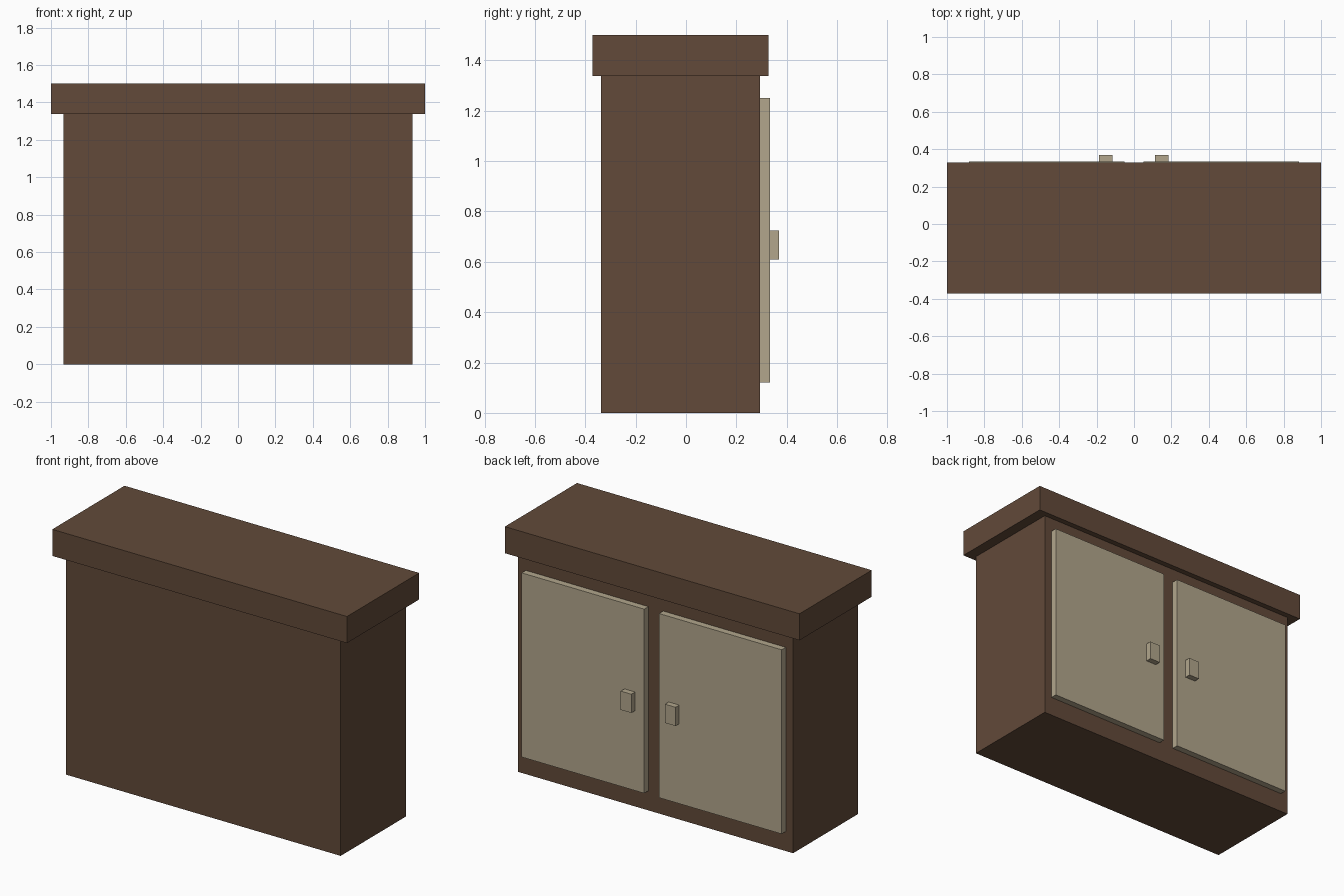
import bpy
import bmesh
from mathutils import Vector

cube = bpy.data.objects.get("Cube")
if cube:
    bpy.data.objects.remove(cube, do_unlink=True)


def make_material(name, rgb):
    mat = bpy.data.materials.new(name)
    mat.use_nodes = True
    color = (*rgb, 1.0)
    mat.diffuse_color = color
    bsdf = next(n for n in mat.node_tree.nodes if n.type == "BSDF_PRINCIPLED")
    bsdf.inputs["Base Color"].default_value = color
    return mat


def box(name, low, high, mat):
    """Flat-faced box between two opposite corners."""
    low, high = Vector(low), Vector(high)
    bm = bmesh.new()
    bmesh.ops.create_cube(bm, size=1.0)
    bmesh.ops.scale(bm, vec=high - low, verts=bm.verts)
    mesh = bpy.data.meshes.new(name)
    bm.to_mesh(mesh)
    bm.free()
    mesh.materials.append(mat)
    obj = bpy.data.objects.new(name, mesh)
    obj.location = (low + high) / 2
    bpy.context.collection.objects.link(obj)
    return obj


brown = make_material("dark brown wood", (0.122, 0.068, 0.041))
beige = make_material("beige paint", (0.445, 0.381, 0.262))

# Cabinet carcass and overhanging worktop
box("cabinet_body", (-0.933, -0.337, 0), (0.933, 0.294, 1.337), brown)
box("worktop", (-1, -0.372, 1.337), (1, 0.328, 1.5), brown)

# Pair of doors with block handles on the +y side
for side, shift in (("right", -0.968), ("left", 0.0)):
    box(side + "_door", (0.05 + shift * 0.964, 0.294, 0.12),
        (0.882 + shift * 0.964, 0.334, 1.25), beige)
    handle_x = -0.152 if side == "right" else 0.148
    box(side + "_handle", (handle_x - 0.036, 0.334, 0.61),
        (handle_x + 0.036, 0.37, 0.725), beige)
